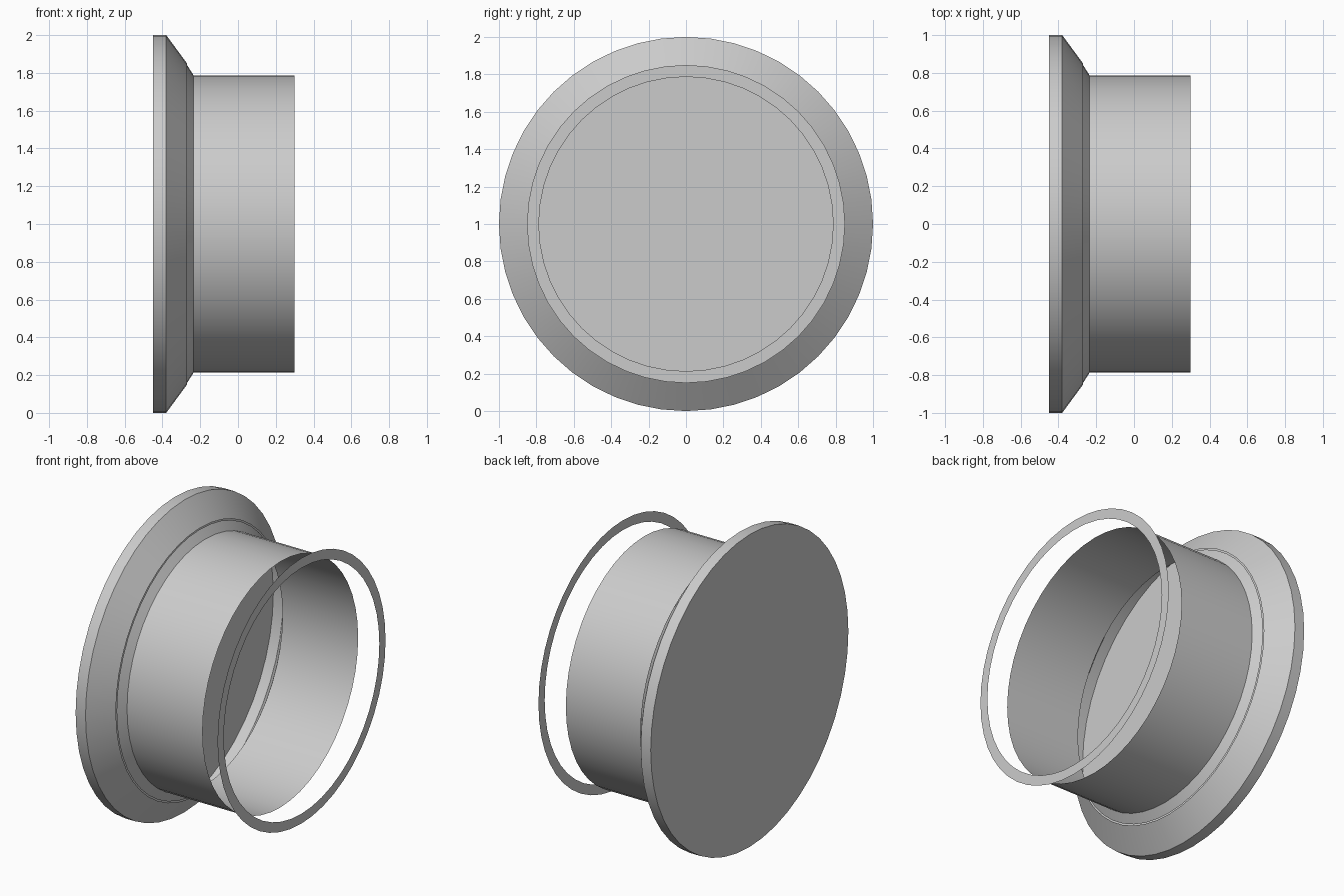
import bpy
import bmesh
import math

if "Cube" in bpy.data.objects:
    bpy.data.objects.remove(bpy.data.objects["Cube"], do_unlink=True)

SIDES = 48
CENTRE_Z = 1.0

grey = bpy.data.materials.new("light grey")
grey.use_nodes = True
colour = (0.6, 0.6, 0.6, 1.0)
grey.diffuse_color = colour
grey.node_tree.nodes["Principled BSDF"].inputs["Base Color"].default_value = colour


def lathe(name, profile, cap=False):
    """Spin an (x, radius) profile round the x axis; cap closes its first ring."""
    bm = bmesh.new()
    rings = []
    for x, r in profile:
        angles = [2 * math.pi * i / SIDES for i in range(SIDES)]
        rings.append([bm.verts.new((x, r * math.cos(a), r * math.sin(a))) for a in angles])
    for a, b in zip(rings, rings[1:]):
        for i in range(SIDES):
            j = (i + 1) % SIDES
            bm.faces.new((a[i], b[i], b[j], a[j])).normal_flip()
    if cap:
        bm.faces.new(rings[0][::-1])
    bm.normal_update()
    # Turn every face outward: away from the axis, or along it on flat faces
    for f in bm.faces:
        c = f.calc_center_median()
        radial = f.normal.y * c.y + f.normal.z * c.z
        facing = f.normal.x * (1 if c.x > 0 else -1) if abs(f.normal.x) > 0.99 else radial
        if facing < 0:
            f.normal_flip()
    mesh = bpy.data.meshes.new(name)
    bm.to_mesh(mesh)
    bm.free()
    mesh.materials.append(grey)
    obj = bpy.data.objects.new(name, mesh)
    obj.location.z = CENTRE_Z
    bpy.context.collection.objects.link(obj)
    bpy.ops.object.select_all(action='DESELECT')
    obj.select_set(True)
    bpy.context.view_layer.objects.active = obj
    bpy.ops.object.shade_smooth_by_angle(angle=math.radians(30))
    return obj


# Hollow flange: closed back disc, short rim, sloping face
lathe("flange", [(-0.45, 1.0), (-0.38, 1.0), (-0.27, 0.85)], cap=True)
# Narrow sloping collar, set slightly below the flange slope
lathe("collar", [(-0.27, 0.842), (-0.235, 0.787)])
# Open thin-walled tube
lathe("tube", [(-0.235, 0.787), (0.30, 0.787)])
# Flat ring floating in front of the tube mouth
lathe("end_ring", [(0.45, 0.85), (0.45, 0.787)])
